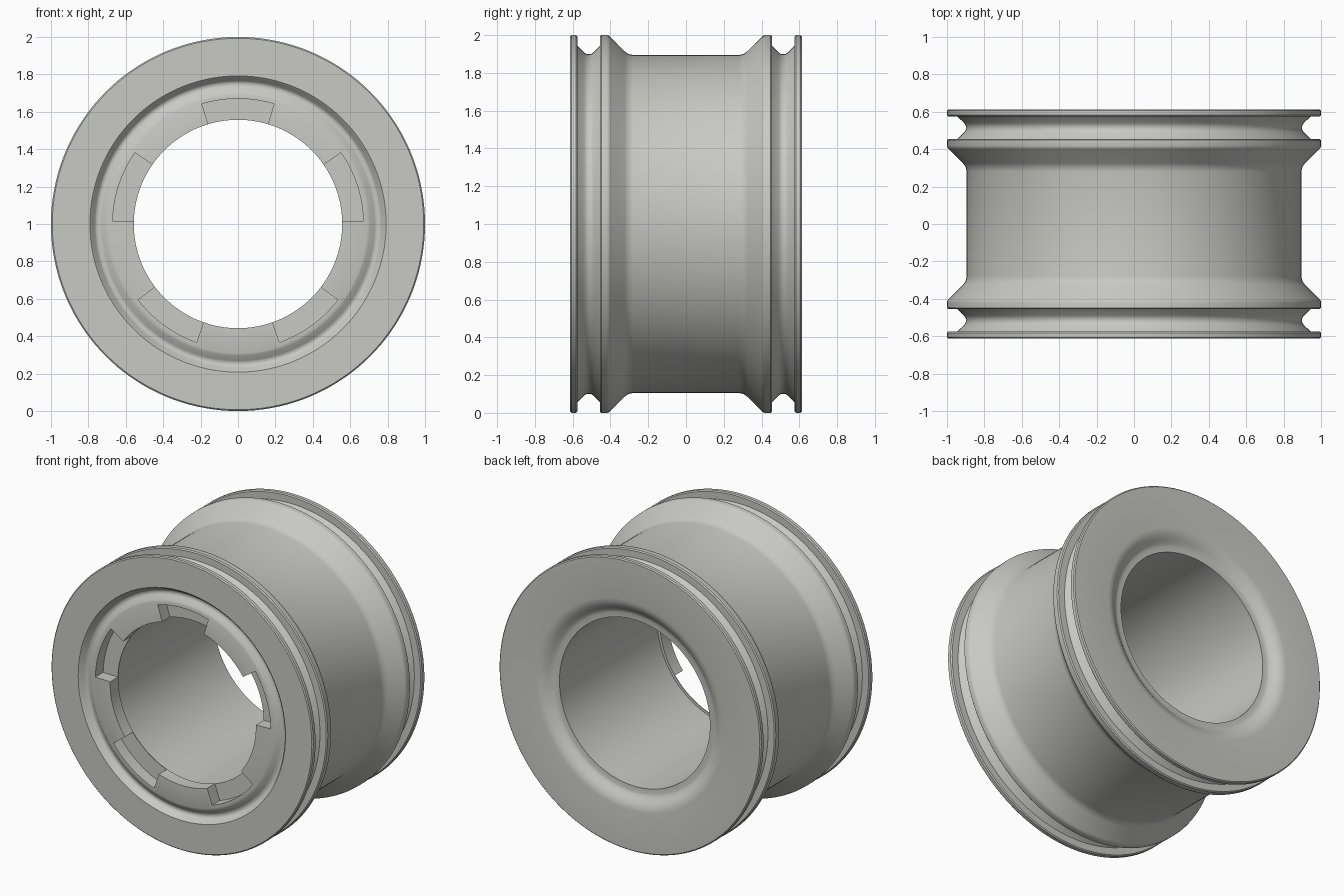
import bpy, bmesh, math

if "Cube" in bpy.data.objects:
    bpy.data.objects.remove(bpy.data.objects["Cube"])

SEG = 144

grey = bpy.data.materials.new("warm_grey")
grey.diffuse_color = (0.58, 0.58, 0.55, 1)
grey.use_nodes = True
grey.node_tree.nodes["Principled BSDF"].inputs["Base Color"].default_value = grey.diffuse_color


def make_object(name, bm):
    bmesh.ops.recalc_face_normals(bm, faces=bm.faces)
    mesh = bpy.data.meshes.new(name)
    bm.to_mesh(mesh)
    bm.free()
    mesh.materials.append(grey)
    obj = bpy.data.objects.new(name, mesh)
    bpy.context.collection.objects.link(obj)
    return obj


def point(r, y, a):
    return (r * math.cos(a), y, 1 + r * math.sin(a))


def lathe(name, profile):
    """Revolve a closed (radius, y) outline about the y axis through z = 1."""
    bm = bmesh.new()
    rings = [[bm.verts.new(point(r, y, 2 * math.pi * i / SEG)) for r, y in profile]
             for i in range(SEG)]
    n = len(profile)
    for i in range(SEG):
        a, b = rings[i], rings[(i + 1) % SEG]
        for j in range(n):
            k = (j + 1) % n
            bm.faces.new((a[j], a[k], b[k], b[j]))
    return make_object(name, bm)


def sector(name, centre, half, r0, r1, y0, y1, steps=10):
    """Ring-sector block used to cut one slot."""
    bm = bmesh.new()
    angles = [centre - half + 2 * half * i / steps for i in range(steps + 1)]
    rings = [[bm.verts.new(point(r, y, a))
              for r, y in ((r0, y0), (r1, y0), (r1, y1), (r0, y1))] for a in angles]
    for a, b in zip(rings, rings[1:]):
        for j in range(4):
            k = (j + 1) % 4
            bm.faces.new((a[j], a[k], b[k], b[j]))
    bm.faces.new(rings[0])
    bm.faces.new(rings[-1])
    return make_object(name, bm)


# Outer half outline from the centre to the rim: barrel, inner flange, groove, end flange
half = [(0.895, 0.28), (0.90, 0.305), (0.915, 0.325), (0.99, 0.40), (0.997, 0.408),
        (1.0, 0.418), (1.0, 0.448), (0.993, 0.455), (0.945, 0.455), (0.908, 0.49),
        (0.899, 0.505), (0.899, 0.525), (0.908, 0.54), (0.945, 0.575), (0.993, 0.575),
        (1.0, 0.582), (1.0, 0.606), (0.993, 0.613)]
outer = [(r, -y) for r, y in reversed(half)] + half

# Back face: soft dished shoulder and narrow lip around the bore
back = [(0.72, 0.613), (0.695, 0.609), (0.67, 0.598), (0.645, 0.58), (0.625, 0.565),
        (0.61, 0.56), (0.575, 0.56)]

# Front: stepped bore, raised collar and shallow ring groove
front = [(0.575, -0.51), (0.557, -0.51), (0.557, -0.60), (0.69, -0.60), (0.705, -0.595),
         (0.73, -0.575), (0.74, -0.57), (0.755, -0.57), (0.765, -0.577),
         (0.78, -0.602), (0.792, -0.613)]

wheel = lathe("wheel_rim", outer + back + front)

# Five slots cut into the front collar
for i in range(5):
    cutter = sector("slot_cutter", math.radians(90 + 72 * i), math.radians(16.7),
                    0.50, 0.67, -0.70, -0.515)
    mod = wheel.modifiers.new("slot", 'BOOLEAN')
    mod.operation = 'DIFFERENCE'
    mod.solver = 'EXACT'
    mod.object = cutter
    bpy.context.view_layer.objects.active = wheel
    bpy.ops.object.modifier_apply(modifier=mod.name)
    bpy.data.objects.remove(cutter)

# Smooth the curved surfaces, keep hard edges
bpy.ops.object.select_all(action='DESELECT')
wheel.select_set(True)
bpy.context.view_layer.objects.active = wheel
bpy.ops.object.shade_smooth_by_angle(angle=math.radians(35))
